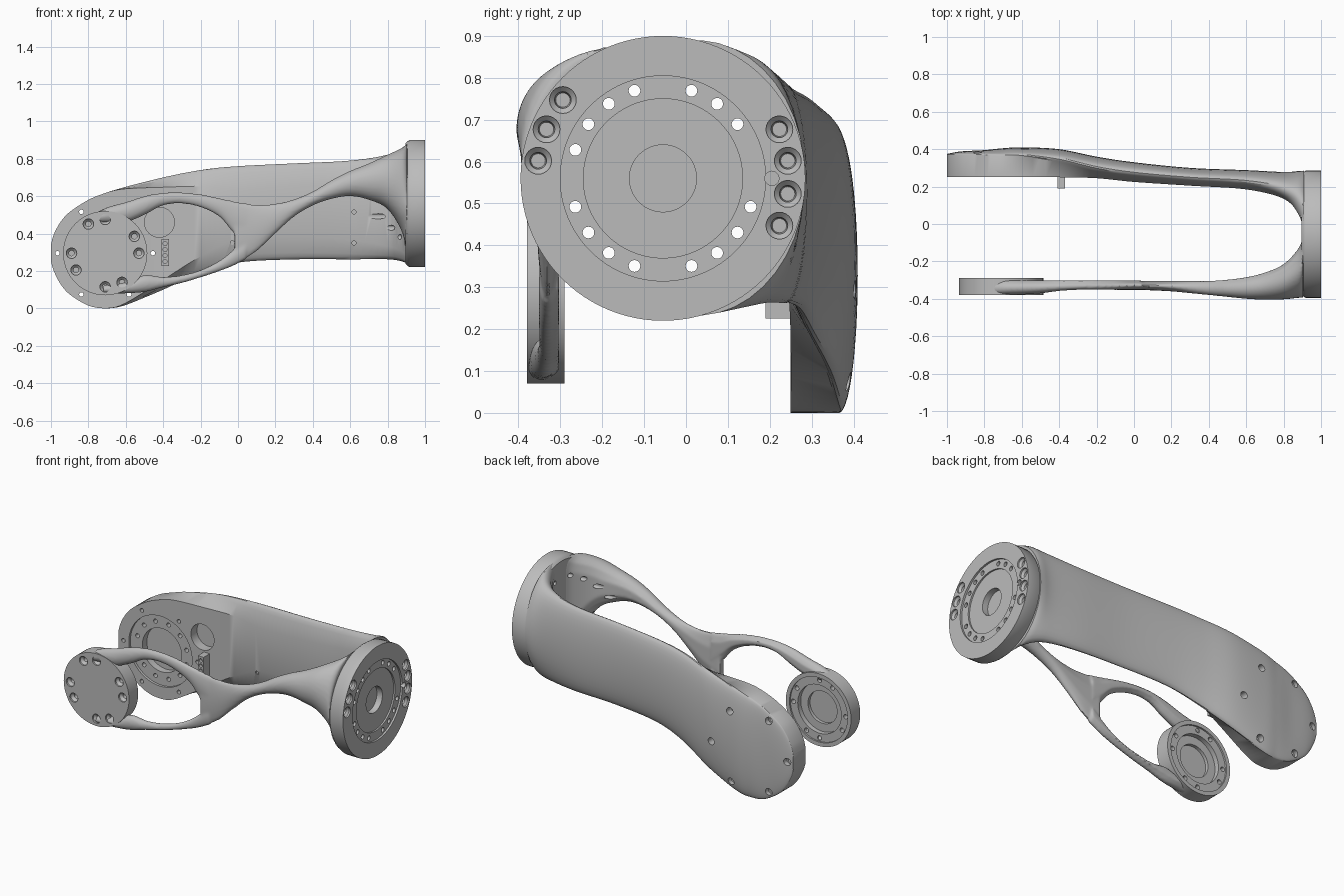
import bpy, bmesh, math
from mathutils import Vector

cube = bpy.data.objects.get("Cube")
if cube:
    bpy.data.objects.remove(cube, do_unlink=True)

grey = bpy.data.materials.new("machined_grey")
grey.use_nodes = True
grey.diffuse_color = (0.5, 0.5, 0.5, 1)
for node in grey.node_tree.nodes:
    if node.type == 'BSDF_PRINCIPLED':
        node.inputs["Base Color"].default_value = (0.5, 0.5, 0.5, 1)

JOINT = (-0.71, 0.295)    # x, z of the pivot discs
FLANGE = (-0.055, 0.56)   # y, z of the end flange


def skin(bm, rings):
    """Bridge equal rings of points and cap both ends."""
    loops = [[bm.verts.new(p) for p in ring] for ring in rings]
    n = len(loops[0])
    for a, b in zip(loops, loops[1:]):
        for i in range(n):
            j = (i + 1) % n
            bm.faces.new((a[i], a[j], b[j], b[i]))
    bm.faces.new(loops[0][::-1])
    bm.faces.new(loops[-1])


def finish(name, bm):
    bmesh.ops.recalc_face_normals(bm, faces=bm.faces[:])
    mesh = bpy.data.meshes.new(name)
    bm.to_mesh(mesh)
    bm.free()
    obj = bpy.data.objects.new(name, mesh)
    bpy.context.scene.collection.objects.link(obj)
    return obj


def lathe(bm, profile, axis, centre, seg=32):
    """Turn (radius, height) pairs about the x or y axis."""
    rings = []
    for r, h in profile:
        ring = []
        for i in range(seg):
            a = math.tau * i / seg
            u, v = centre[0] + r * math.cos(a), centre[1] + r * math.sin(a)
            ring.append((h, u, v) if axis == 'x' else (u, h, v))
        rings.append(ring)
    skin(bm, rings)


def around(centre, radius, degrees):
    a = math.radians(degrees)
    return (centre[0] + radius * math.cos(a), centre[1] + radius * math.sin(a))


def smooth_path(keys, steps=6):
    """Catmull-Rom interpolation of whole station tuples."""
    out = []
    for i in range(len(keys) - 1):
        p0, p1, p2, p3 = (keys[max(0, min(len(keys) - 1, i + k))] for k in (-1, 0, 1, 2))
        for s in range(steps):
            t = s / steps
            out.append([b + 0.5 * t * (c - a + t * (2*a - 5*b + 4*c - d + t * (3*(b - c) + d - a)))
                        for a, b, c, d in zip(p0, p1, p2, p3)])
    return out + [list(keys[-1])]


def loft(bm, keys, side, arc=24):
    """Flat inside, domed outside. Station: x, bottom, top, crease drop, inner y, crease y, outer y."""
    rings = []
    for x, z0, z1, drop, yi, yc, yo in smooth_path(keys):
        mid, half = (z0 + z1) / 2, (z1 - z0) / 2
        drop = min(max(drop, 0), half * 0.6)
        delta = math.acos(1 - drop / half)
        s = math.sin(delta)
        base = (yc + yo * s) / (1 + s)
        inset = half - min(3.5 * drop, 0.6 * half)
        ring = [(x, side * yi, mid - inset), (x, side * yi, mid + inset)]
        for i in range(arc + 1):
            a = -delta + (math.pi + 2 * delta) * i / arc
            ring.append((x, side * (base + (yo - base) * math.sin(a)), mid + half * math.cos(a)))
        rings.append(ring)
    skin(bm, rings)


def cut(obj, cutter):
    mod = obj.modifiers.new("cut", 'BOOLEAN')
    mod.operation, mod.solver, mod.object = 'DIFFERENCE', 'EXACT', cutter


# Back arm: a wide domed shell
bm = bmesh.new()
loft(bm, [
    (-1, .25, .34, 0, .25, .37, .375), (-.985, .2, .395, 0, .25, .37, .378),
    (-.95, .132, .46, 0, .25, .37, .385), (-.9, .075, .515, 0, .25, .37, .39),
    (-.8, .015, .58, 0, .25, .37, .395), (-.7, 0, .62, 0, .25, .365, .405),
    (-.6, .018, .65, .003, .25, .36, .41), (-.4, .1, .7, .015, .25, .33, .4),
    (-.2, .19, .74, .025, .245, .28, .36), (0, .245, .76, .035, .225, .25, .33),
    (.3, .262, .775, .035, .205, .225, .3), (.6, .262, .79, .03, .185, .205, .288),
    (.8, .262, .822, .02, .135, .155, .278), (.88, .25, .86, .015, .05, .07, .283),
    (.91, .232, .89, .01, -.05, -.04, .285)], 1)
back_arm = finish("back_arm", bm)

# Front arm: twisted web that splits into two strands, blended together
bm = bmesh.new()
loft(bm, [
    (-.02, .228, .573, .03, .305, .32, .35), (.1, .305, .555, .03, .305, .315, .355),
    (.2, .4, .56, .02, .305, .315, .36), (.3, .49, .583, .015, .305, .315, .37),
    (.4, .55, .625, .015, .305, .315, .38), (.5, .585, .685, .02, .298, .31, .39),
    (.6, .6, .735, .02, .285, .3, .4), (.7, .58, .775, .02, .26, .28, .405),
    (.8, .53, .822, .02, .215, .235, .403), (.88, .4, .86, .02, .13, .15, .395),
    (.905, .25, .885, .01, .06, .07, .395)], -1)


def strand(edges):
    keys = []
    for x, z0, z1 in edges:
        joint = min(1, max(0, (-.35 - x) / .2))      # thicker towards the pivot disc
        keys.append((x, z0, z1, .015, .303, .315, .352 + .025 * joint))
    loft(bm, keys, -1)


strand([(-.78, .455, .5), (-.7, .458, .54), (-.6, .46, .568), (-.5, .5, .6), (-.4, .55, .618),
        (-.3, .56, .62), (-.2, .54, .61), (-.1, .49, .59), (-.03, .41, .575), (.04, .35, .562)])
strand([(-.72, .076, .125), (-.6, .08, .14), (-.5, .087, .178), (-.4, .112, .168),
        (-.3, .135, .178), (-.2, .165, .205), (-.1, .198, .255), (-.03, .225, .31), (.04, .26, .37)])
front_arm = finish("front_arm", bm)
remesh = front_arm.modifiers.new("blend", 'REMESH')
remesh.mode, remesh.voxel_size = 'VOXEL', 0.008
relax = front_arm.modifiers.new("relax", 'SMOOTH')
relax.factor, relax.iterations = 0.5, 6

# Front pivot disc with a stepped bore on its inside
bm = bmesh.new()
lathe(bm, [(.225, -.38), (.225, -.29), (.2, -.29), (.2, -.3), (.15, -.3), (.15, -.33),
           (.1, -.33), (.1, -.35)], 'y', JOINT, 72)
front_disc = finish("front_pivot_disc", bm)

# End flange with stepped face and blind centre bore
bm = bmesh.new()
lathe(bm, [(.08, .94), (.08, .978), (.19, .978), (.19, .988), (.245, .988), (.245, 1),
           (.34, 1), (.34, .918), (.332, .905), (.322, .895)], 'x', FLANGE, 96)
flange = finish("end_flange", bm)

# Small bracket on the inside of the back arm
bm = bmesh.new()
bmesh.ops.create_cube(bm, size=1)
for v in bm.verts:
    v.co = Vector((-.39, .225, .298)) + Vector((v.co.x * .04, v.co.y * .07, v.co.z * .145))
bracket = finish("bracket", bm)

# Cutter: through holes of the flange
bm = bmesh.new()
for k in range(20):
    if k % 5 and k != 1:
        lathe(bm, [(.014, .6), (.014, 1.05)], 'x', around(FLANGE, .22, 18 * k), 20)
through_holes = finish("through_hole_cutter", bm)

# Cutter: countersunk bolt seats of the flange
bm = bmesh.new()
for spot in [(.223, .677), (.243, .602), (.243, .523), (.223, .447),
             (-.294, .747), (-.333, .677), (-.353, .602)]:
    lathe(bm, [(.032, 1.02), (.032, .99), (.02, .978), (.017, .94)], 'x', spot, 24)
lathe(bm, [(.017, 1.02), (.017, .97)], 'x', (.205, .56), 20)
flange_bolts = finish("flange_bolt_cutter", bm)

# Cutter: bolt holes of the front disc
bm = bmesh.new()
for deg in (0, 30, 90, 120, 180, 210, 270, 300):
    lathe(bm, [(.028, -.4), (.028, -.37), (.014, -.355), (.014, -.27)], 'y',
          around(JOINT, .18, deg), 24)
disc_bolts = finish("disc_bolt_cutter", bm)

# Cutter: bearing seat, bolt holes and round pocket of the back arm
bm = bmesh.new()
lathe(bm, [(.218, .22), (.218, .266), (.135, .266), (.135, .31)], 'y', JOINT, 64)
lathe(bm, [(.08, .2), (.08, .31)], 'y', (-.42, .46), 40)
for k in range(6):
    lathe(bm, [(.012, .2), (.012, .355), (.022, .355), (.022, .45)], 'y',
          around(JOINT, .255, 60 * k), 24)
for spot in [(.62, .515), (.62, .35), (-.03, .35)]:
    lathe(bm, [(.011, .1), (.011, .24)], 'y', spot, 16)
back_cuts = finish("back_arm_cutter", bm)

# Cutter: ring of tapped holes in the bearing seat
bm = bmesh.new()
for k in range(12):
    lathe(bm, [(.013, .25), (.013, .3)], 'y', around(JOINT, .175, 30 * k + 15), 16)
seat_holes = finish("seat_hole_cutter", bm)

# Cutter: bracket screw holes
bm = bmesh.new()
for k in range(4):
    lathe(bm, [(.011, .15), (.011, .21)], 'y', (-.39, .25 + .032 * k), 16)
bracket_holes = finish("bracket_hole_cutter", bm)

parts = {back_arm: (back_cuts, seat_holes, through_holes), front_arm: (through_holes,),
         front_disc: (disc_bolts,), flange: (through_holes, flange_bolts),
         bracket: (bracket_holes,)}
for part, cutters in parts.items():
    for cutter in cutters:
        cutter.hide_render = True
        cut(part, cutter)

# Bake the modifiers, then shade and colour each part
bpy.context.view_layer.update()
graph = bpy.context.evaluated_depsgraph_get()
baked = {p: bpy.data.meshes.new_from_object(p.evaluated_get(graph)) for p in parts}
for part, mesh in baked.items():
    part.modifiers.clear()
    part.data = mesh
    mesh.materials.clear()
    mesh.materials.append(grey)
    for poly in mesh.polygons:
        poly.material_index = 0
    bpy.ops.object.select_all(action='DESELECT')
    part.select_set(True)
    bpy.context.view_layer.objects.active = part
    bpy.ops.object.shade_smooth_by_angle(angle=math.radians(32))
for cutter in {c for group in parts.values() for c in group}:
    bpy.data.objects.remove(cutter, do_unlink=True)
